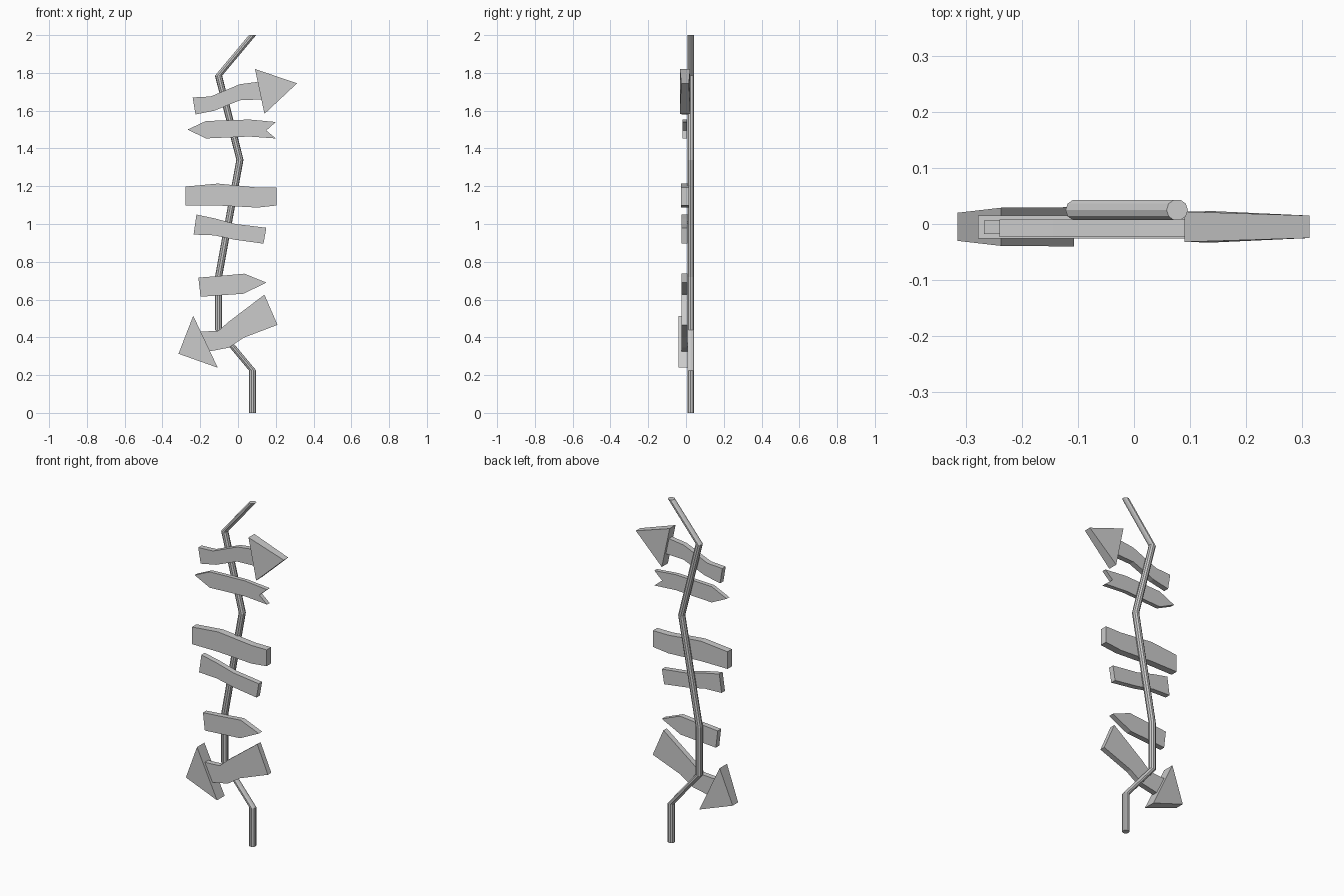
import bpy, bmesh, math

if "Cube" in bpy.data.objects:
    bpy.data.objects.remove(bpy.data.objects["Cube"])


def finish(name, bm):
    bmesh.ops.recalc_face_normals(bm, faces=bm.faces[:])
    me = bpy.data.meshes.new(name)
    bm.to_mesh(me)
    bm.free()
    ob = bpy.data.objects.new(name, me)
    bpy.context.collection.objects.link(ob)
    return ob


def loft(name, rings):
    """Closed solid through rings that share a vertex count."""
    bm = bmesh.new()
    loops = [[bm.verts.new(p) for p in r] for r in rings]
    n = len(loops[0])
    for a, b in zip(loops, loops[1:]):
        for i in range(n):
            j = (i + 1) % n
            bm.faces.new((a[i], a[j], b[j], b[i]))
    bm.faces.new(loops[0])
    bm.faces.new(loops[-1])
    return finish(name, bm)


def board(name, outline, front=-0.023, back=0.008):
    return loft(name, [[(x, y, z) for x, z in outline] for y in (front, back)])


def arrow_head(name, points, mid, half):
    """Triangle whose thickness varies per corner."""
    return loft(name, [[(x, mid + s * h, z) for (x, z), h in zip(points, half)]
                       for s in (-1, 1)])


# Crooked pole: level rings along a zigzag path
SIDES, R, POLE_Y = 10, 0.019, 0.025
path = [(.077, 0), (.077, .225), (-.103, .44), (-.103, .72),
        (.01, 1.34), (-.103, 1.785), (.077, 2.0)]
loft("pole", [[(x + R * math.cos(2 * math.pi * i / SIDES),
                POLE_Y + R * math.sin(2 * math.pi * i / SIDES), z)
               for i in range(SIDES)] for x, z in path])

# Top bent arrow
board("top_arrow_board", [(-.24, 1.67), (-.145, 1.675), (.01, 1.74), (.125, 1.755),
                          (.135, 1.66), (.01, 1.655), (-.125, 1.60), (-.225, 1.58)])
arrow_head("top_arrow_head", [(.09, 1.82), (.313, 1.745), (.14, 1.583)],
           -0.005, (.027, .020, .028))

# Swallow-tailed sign pointing left
board("notched_sign", [(-.267, 1.50), (-.17, 1.545), (.06, 1.553), (.2, 1.54),
                       (.15, 1.495), (.2, 1.453), (.06, 1.463), (-.17, 1.453)],
      -0.018, 0.006)

# Two plain planks
board("upper_plank", [(-.278, 1.198), (-.108, 1.214), (.103, 1.193), (.203, 1.193),
                      (.203, 1.098), (.103, 1.087), (-.108, 1.098), (-.278, 1.098)],
      -0.026, 0.015)
board("lower_plank", [(-.22, 1.05), (-.125, 1.03), (-.013, 1.0), (.15, .98),
                      (.135, .896), (-.018, .917), (-.125, .94), (-.235, .944)])

# Pointed sign
board("pointed_sign", [(-.21, .716), (-.087, .726), (.034, .737), (.15, .69),
                       (.03, .631), (-.198, .615)])

# Bottom bent arrow
board("bottom_arrow_board", [(.14, .626), (-.05, .482), (-.103, .435), (-.2, .43),
                             (-.165, .323), (-.05, .345), (.03, .398), (.209, .466)])
arrow_head("bottom_arrow_head", [(-.237, .514), (-.107, .239), (-.315, .313)],
           -0.005, (.034, .035, .025))
